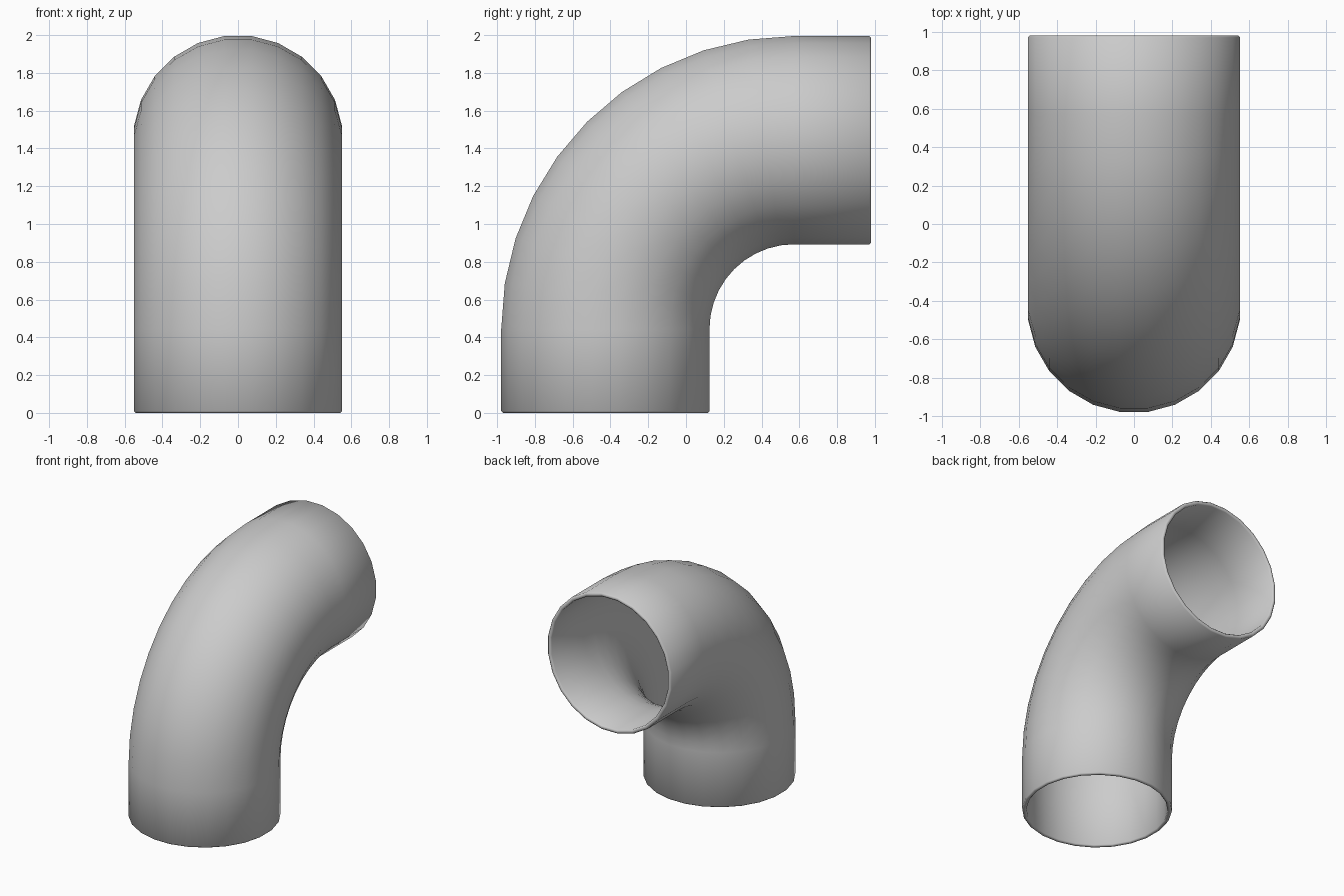
import bpy, bmesh
from math import sin, cos, pi

if "Cube" in bpy.data.objects:
    bpy.data.objects.remove(bpy.data.objects["Cube"])

SIDES, STEPS = 24, 10
R_OUT, WALL, LIP = 0.556, 0.032, 0.009
BEND_Y, BEND_Z, BEND_R = 0.573, 0.444, 1.0
END_Y = 0.98

# Centreline stations: (bend angle, straight offset along the tangent)
bend = [(i * pi / 2 / STEPS, 0.0) for i in range(STEPS + 1)]
start, end = -BEND_Z, END_Y - BEND_Y
body = [(0, start + LIP)] + bend + [(pi / 2, end - LIP)]

# Outer skin, rounded far rim, inner skin, rounded near rim
r_in = R_OUT - WALL
stations = [(a, d, R_OUT) for a, d in body]
stations += [(pi / 2, end, R_OUT - LIP), (pi / 2, end, r_in + LIP)]
stations += [(a, d, r_in) for a, d in reversed(body)]
stations += [(0, start, r_in + LIP), (0, start, R_OUT - LIP)]


def add_ring(bm, a, d, r):
    ring = []
    for k in range(SIDES):
        t = 2 * pi * (k + 0.5) / SIDES
        q = BEND_R + r * cos(t)
        ring.append(bm.verts.new((r * sin(t),
                                  BEND_Y - q * cos(a) + d * sin(a),
                                  BEND_Z + q * sin(a) + d * cos(a))))
    return ring


# Elbow pipe
bm = bmesh.new()
rings = [add_ring(bm, *s) for s in stations]
for i, ring in enumerate(rings):
    nxt = rings[(i + 1) % len(rings)]
    for k in range(SIDES):
        j = (k + 1) % SIDES
        bm.faces.new((ring[k], ring[j], nxt[j], nxt[k]))
bmesh.ops.recalc_face_normals(bm, faces=bm.faces)
mesh = bpy.data.meshes.new("elbow_pipe")
bm.to_mesh(mesh)
bm.free()
pipe = bpy.data.objects.new("elbow_pipe", mesh)
bpy.context.collection.objects.link(pipe)
mesh.shade_smooth()
